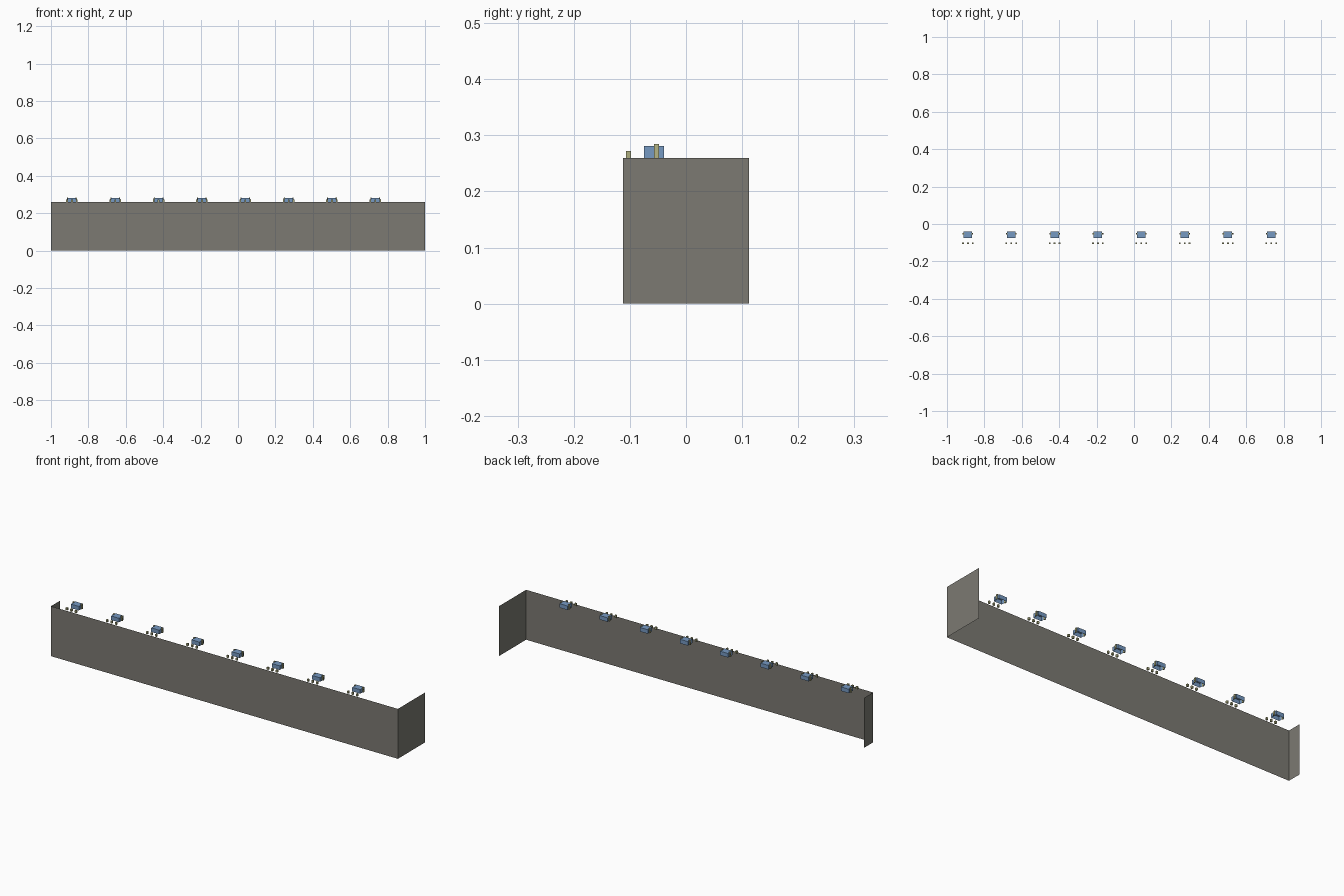
import bpy, bmesh
from mathutils import Matrix, Vector

if "Cube" in bpy.data.objects:
    bpy.data.objects.remove(bpy.data.objects["Cube"])


def material(name, rgb):
    m = bpy.data.materials.new(name)
    m.diffuse_color = (*rgb, 1)
    m.use_nodes = True
    m.node_tree.nodes["Principled BSDF"].inputs["Base Color"].default_value = m.diffuse_color
    return m


STONE = material("warm grey", (0.20, 0.193, 0.17))
BLUE = material("steel blue", (0.18, 0.32, 0.54))
KHAKI = material("khaki", (0.42, 0.42, 0.21))


def finish(name, bm, mat):
    me = bpy.data.meshes.new(name)
    bm.to_mesh(me)
    bm.free()
    me.materials.append(mat)
    ob = bpy.data.objects.new(name, me)
    bpy.context.collection.objects.link(ob)
    return ob


def box(name, centre, size, mat, tilt=0.0, open_bottom=False):
    """Box whose top is shifted sideways in x by tilt."""
    bm = bmesh.new()
    bmesh.ops.create_cube(bm, size=1, matrix=Matrix.Diagonal((*size, 1)))
    for v in bm.verts:
        v.co.x += tilt if v.co.z > 0 else 0
        v.co += Vector(centre)
    if open_bottom:
        bm.faces.ensure_lookup_table()
        bm.normal_update()
        bmesh.ops.delete(bm, geom=[f for f in bm.faces if f.normal.z < -0.9],
                         context='FACES_ONLY')
    return finish(name, bm, mat)


# Wall: one folded sheet, short left return, long front, full right return
H, Y = 0.26, 0.112
bm = bmesh.new()
path = [(-1, -0.037), (-1, -Y), (1, -Y), (1, Y)]
cols = [(bm.verts.new((x, y, 0)), bm.verts.new((x, y, H))) for x, y in path]
for a, b in zip(cols, cols[1:]):
    bm.faces.new((a[0], b[0], b[1], a[1]))
finish("wall", bm, STONE)

# Row of eight small fittings along the top
for i in range(8):
    cx = -0.888 + i * 0.2317
    box("fitting_body", (cx, -0.057, H + 0.0105), (0.046, 0.036, 0.021), BLUE,
        open_bottom=True)
    for s in (-1, 1):
        box("fitting_arm", (cx + s * 0.0255, -0.0525, H + 0.0125),
            (0.006, 0.009, 0.025), KHAKI, tilt=-s * 0.003)
    for s in (-1, 0, 1):
        box("fitting_post", (cx + s * 0.026, -0.1025, H + 0.006),
            (0.009, 0.009, 0.012), KHAKI)
